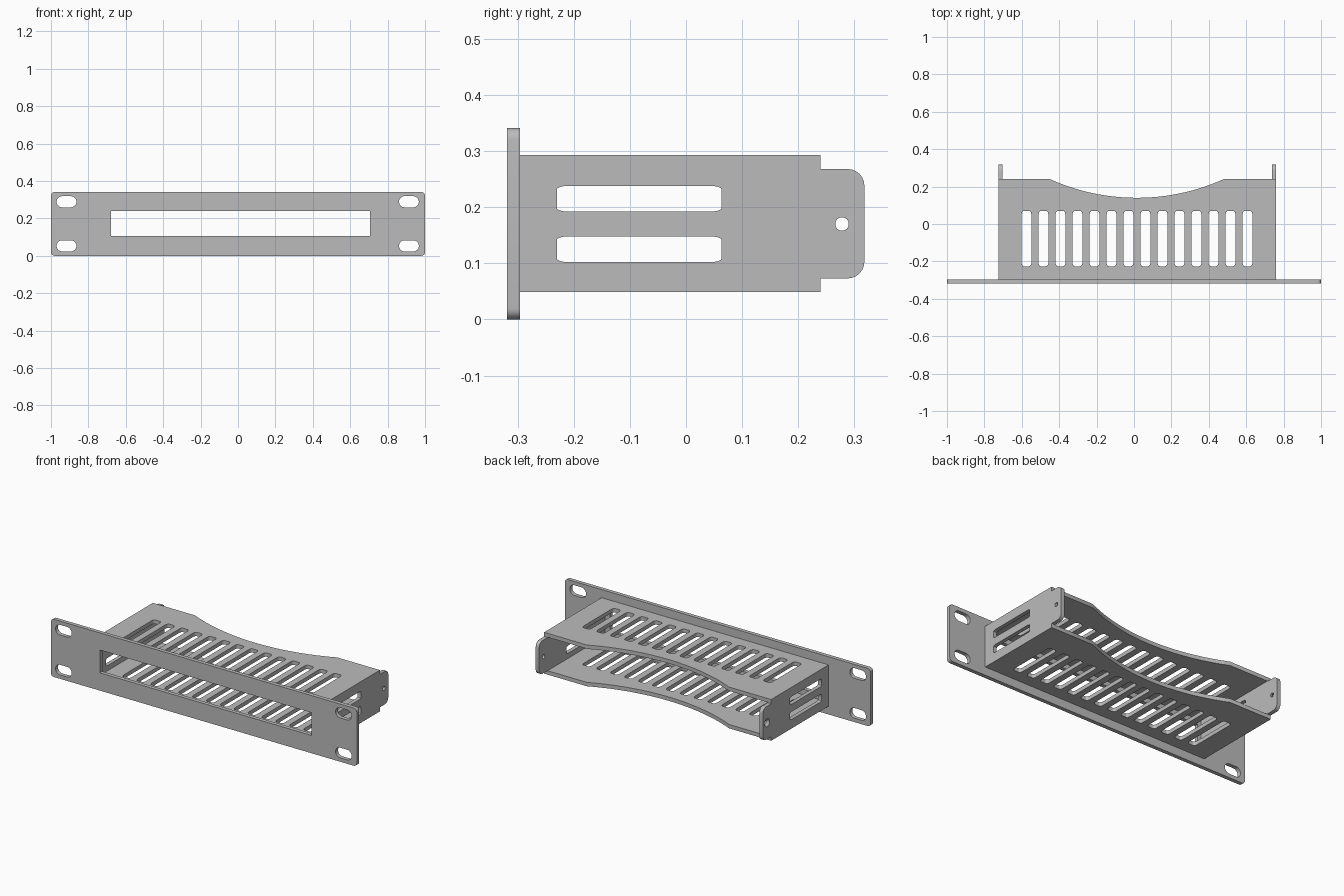
import bpy, bmesh, math
from mathutils import Matrix

if "Cube" in bpy.data.objects:
    bpy.data.objects.remove(bpy.data.objects["Cube"])

metal = bpy.data.materials.new("light_grey_metal")
metal.diffuse_color = (0.5, 0.5, 0.5, 1)
metal.use_nodes = True
metal.node_tree.nodes["Principled BSDF"].inputs["Base Color"].default_value = metal.diffuse_color

T = 0.023                       # sheet thickness
X0, X1 = -0.725, 0.76           # body sides
Z0, Z1 = 0.049, 0.293           # body bottom and top
YP, YF, YB = -0.319, -0.296, 0.24  # panel front, panel back, body back


def rounded(u0, u1, v0, v1, ru=0.0, rv=None, n=6):
    """Rectangle outline with elliptical corners."""
    rv = ru if rv is None else rv
    if ru == 0:
        return [(u0, v0), (u1, v0), (u1, v1), (u0, v1)]
    pts = []
    for q, (cu, cv) in enumerate([(u1 - ru, v1 - rv), (u0 + ru, v1 - rv),
                                  (u0 + ru, v0 + rv), (u1 - ru, v0 + rv)]):
        for i in range(n + 1):
            a = (q + i / n) * math.pi / 2
            p = (cu + ru * math.cos(a), cv + rv * math.sin(a))
            if not pts or math.dist(p, pts[-1]) > 1e-5:
                pts.append(p)
    if math.dist(pts[0], pts[-1]) < 1e-5:
        pts.pop()
    return pts


def prism(name, outlines, axis, lo, hi):
    """Extrude closed outlines along an axis into solids."""
    place = {'x': lambda u, v, w: (w, u, v), 'y': lambda u, v, w: (u, w, v),
             'z': lambda u, v, w: (u, v, w)}[axis]
    bm = bmesh.new()
    for o in outlines:
        a = [bm.verts.new(place(u, v, lo)) for u, v in o]
        b = [bm.verts.new(place(u, v, hi)) for u, v in o]
        bm.faces.new(a)
        bm.faces.new(b[::-1])
        for i in range(len(o)):
            j = (i + 1) % len(o)
            bm.faces.new((a[j], a[i], b[i], b[j]))
    return finish(name, bm)


def finish(name, bm):
    bmesh.ops.recalc_face_normals(bm, faces=bm.faces)
    me = bpy.data.meshes.new(name)
    bm.to_mesh(me)
    bm.free()
    me.materials.append(metal)
    ob = bpy.data.objects.new(name, me)
    bpy.context.collection.objects.link(ob)
    return ob


def combine(ob, tool, op='DIFFERENCE'):
    """Apply a boolean and discard the tool."""
    m = ob.modifiers.new("bool", 'BOOLEAN')
    m.object, m.operation, m.solver = tool, op, 'EXACT'
    bpy.context.view_layer.objects.active = ob
    bpy.ops.object.modifier_apply(modifier=m.name)
    bpy.data.objects.remove(tool)


# Front panel with display window and four mounting slots
panel = prism("front_panel", [rounded(-1, 1, 0, 0.341, 0.02)], 'y', YP, YF)
holes = [rounded(-0.68, 0.705, 0.105, 0.24)]
for cx in (-0.917, 0.914):
    for cz in (0.053, 0.289):
        holes.append(rounded(cx - 0.053, cx + 0.053, cz - 0.03, cz + 0.03, 0.03))
combine(panel, prism("panel_cutter", holes, 'y', YP - 0.1, YF + 0.1))

# Open rectangular sleeve behind the panel
body = prism("sleeve", [rounded(X0, X1, Z0, Z1)], 'y', YF, YB)
combine(body, prism("hollow", [rounded(X0 + T, X1 - T, Z0 + T, Z1 - T)],
                    'y', YF - 0.1, YB + 0.1))

# Shallow curved cutout on the rear edges
half, sag, cx = 0.465, 0.10, 0.015
R = (half ** 2 + sag ** 2) / (2 * sag)
amax = math.asin(half / R)
arc = [(cx + R * math.sin(a), YB - sag + R - R * math.cos(a))
       for a in (amax * (i / 12 - 1) for i in range(25))]
combine(body, prism("curve_cutter", [arc + [(cx + half, 0.4), (cx - half, 0.4)]],
                    'z', -0.1, 0.5))

# Vent slots through top and bottom
vents = [rounded(x - 0.026, x + 0.026, -0.226, 0.07, 0.012, 0.02)
         for x in (-0.575 + i * 0.0909 for i in range(14))]
combine(body, prism("vent_cutter", vents, 'z', -0.1, 0.5))

# Vent slots through both sides
side = [rounded(-0.23, 0.063, z, z + 0.046, 0.022, 0.006) for z in (0.102, 0.192)]
combine(body, prism("side_cutter", side, 'x', -1.2, 1.2))

# Rear ears with countersunk screw holes
for xo, d in ((X0, 1), (X1, -1)):
    lo, hi = sorted((xo, xo + d * T))
    ear = prism("ear", [rounded(0.15, 0.318, 0.073, 0.268, 0.03)], 'x', lo, hi)
    combine(body, ear, 'UNION')
    hole = rounded(0.266, 0.290, 0.158, 0.182, 0.012)
    combine(body, prism("screw_cutter", [hole], 'x', lo - 0.05, hi + 0.05))
    bm = bmesh.new()
    depth = 0.014
    bmesh.ops.create_cone(bm, cap_ends=True, segments=24, radius1=0.024 + 0.0085,
                          radius2=0.012, depth=depth + 0.01)
    mid = xo + d * (depth - 0.01) / 2
    bm.transform(Matrix.Translation((mid, 0.278, 0.17)) @
                 Matrix.Rotation(d * math.pi / 2, 4, 'Y'))
    combine(body, finish("countersink_cutter", bm))

# Smooth the rounded edges only
for ob in (panel, body):
    bpy.ops.object.select_all(action='DESELECT')
    ob.select_set(True)
    bpy.context.view_layer.objects.active = ob
    bpy.ops.object.shade_smooth_by_angle(angle=math.radians(30))
